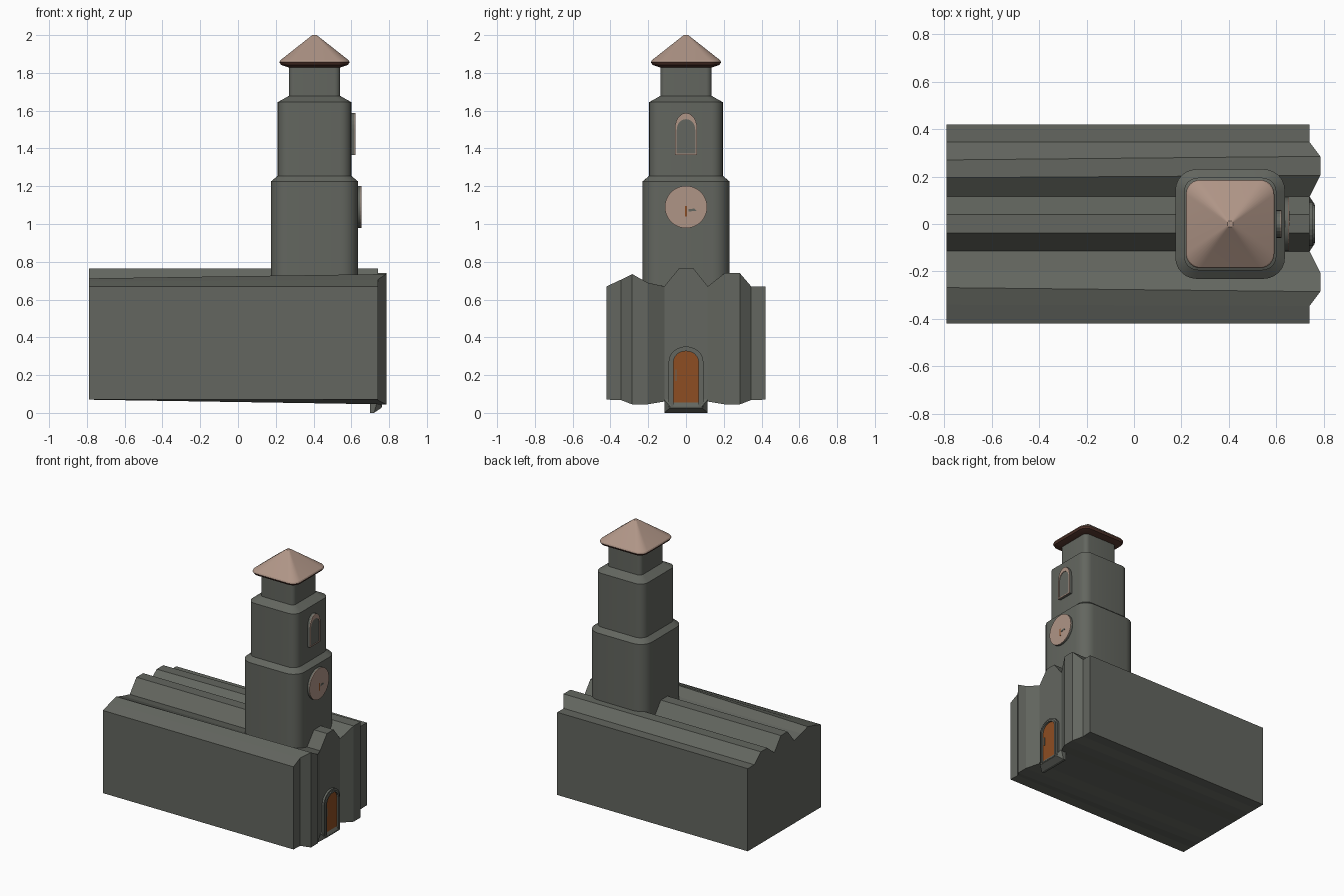
import bpy, bmesh, math

if "Cube" in bpy.data.objects:
    bpy.data.objects.remove(bpy.data.objects["Cube"])


def mat(name, rgb):
    m = bpy.data.materials.new(name)
    m.diffuse_color = (*rgb, 1)
    m.use_nodes = True
    m.node_tree.nodes["Principled BSDF"].inputs["Base Color"].default_value = m.diffuse_color
    return m


STONE = mat("grey stone", (0.125, 0.133, 0.115))
ROOF = mat("pale clay", (0.43, 0.30, 0.24))
EAVE = mat("dark brown", (0.085, 0.035, 0.025))
WOOD = mat("door wood", (0.27, 0.075, 0.016))
TX = 0.405  # tower centre


def make(name, verts, faces, mats, smooth=False):
    me = bpy.data.meshes.new(name)
    me.from_pydata(verts, [], faces)
    bm = bmesh.new()
    bm.from_mesh(me)
    bmesh.ops.recalc_face_normals(bm, faces=bm.faces)
    bm.to_mesh(me)
    bm.free()
    for m in mats:
        me.materials.append(m)
    ob = bpy.data.objects.new(name, me)
    bpy.context.collection.objects.link(ob)
    if smooth:
        bpy.ops.object.select_all(action='DESELECT')
        ob.select_set(True)
        bpy.context.view_layer.objects.active = ob
        bpy.ops.object.shade_smooth_by_angle(angle=math.radians(25))
    return ob


def loft(name, rings, mats, smooth=False):
    """Closed solid through a list of equal-length vertex loops."""
    n = len(rings[0])
    faces = [tuple(range(n)), tuple(range((len(rings) - 1) * n, len(rings) * n))]
    for r in range(len(rings) - 1):
        for i in range(n):
            j = (i + 1) % n
            faces.append((r * n + i, r * n + j, (r + 1) * n + j, (r + 1) * n + i))
    return make(name, [p for r in rings for p in r], faces, mats, smooth)


def rounded_square(half, radius, z, seg=6):
    pts = []
    for q in range(4):
        sx, sy = [(1, 1), (-1, 1), (-1, -1), (1, -1)][q]
        for k in range(seg + 1):
            a = math.pi / 2 * (q + k / seg)
            c = half - radius
            pts.append((TX + sx * c + radius * math.cos(a), sy * c + radius * math.sin(a), z))
    return pts


def arch(w, z0, spring, top, seg=12):
    pts = [(-w, z0), (w, z0)]
    pts += [(w * math.cos(math.pi * k / seg), spring + (top - spring) * math.sin(math.pi * k / seg))
            for k in range(seg + 1)]
    return pts


def plate(name, outline, x0, x1, m, smooth=False):
    return loft(name, [[(x, y, z) for y, z in outline] for x in (x0, x1)], [m], smooth)


def frame(name, outer, inner, x0, x1, m):
    """Hollow surround between two outlines."""
    loops = [[(x, y, z) for y, z in o] for o, x in
             ((outer, x0), (outer, x1), (inner, x1), (inner, x0))]
    n = len(outer)
    faces = [(r * n + i, r * n + (i + 1) % n, (r + 1) % 4 * n + (i + 1) % n, (r + 1) % 4 * n + i)
             for r in range(4) for i in range(n)]
    return make(name, [p for l in loops for p in l], faces, [m])


# Nave: y back, top z back, y front, top z front, facade x, bottom z front
section = [
    (-0.42, 0.67, -0.42, 0.67, 0.74, 0.07),
    (-0.34, 0.695, -0.345, 0.705, 0.74, 0.068),
    (-0.268, 0.712, -0.285, 0.735, 0.785, 0.045),
    (-0.195, 0.69, -0.205, 0.69, 0.785, 0.045),
    (-0.113, 0.67, -0.115, 0.67, 0.74, 0.06),
    (-0.037, 0.765, -0.037, 0.765, 0.74, 0.06),
    (0.04, 0.765, 0.04, 0.765, 0.74, 0.06),
    (0.115, 0.67, 0.115, 0.67, 0.74, 0.06),
    (0.195, 0.735, 0.205, 0.74, 0.785, 0.045),
    (0.27, 0.735, 0.285, 0.74, 0.785, 0.045),
    (0.345, 0.67, 0.345, 0.67, 0.74, 0.068),
    (0.42, 0.67, 0.42, 0.67, 0.74, 0.07),
]
verts, faces = [], []
for yb, zb, yf, zf, xf, bf in section:
    verts += [(-0.79, yb, 0.07), (-0.79, yb, zb), (xf, yf, zf), (xf, yf, bf)]
for i in range(len(section) - 1):
    a, b = 4 * i, 4 * i + 4
    for k in range(4):
        l = (k + 1) % 4
        faces.append((a + k, a + l, b + l, b + k))
faces += [(0, 1, 2, 3), tuple(len(verts) - 4 + k for k in range(4))]
make("nave", verts, faces, [STONE])

# Doorstep with sloping underside
loft("doorstep", [
    [(0.70, -0.115, 0.0), (0.70, 0.115, 0.0), (0.70, 0.115, 0.07), (0.70, -0.115, 0.07)],
    [(0.72, -0.115, 0.0), (0.72, 0.115, 0.0), (0.74, 0.115, 0.07), (0.74, -0.115, 0.07)],
    [(0.76, -0.085, 0.027), (0.76, 0.085, 0.027), (0.76, 0.085, 0.035), (0.76, -0.085, 0.035)],
], [STONE])

# Stepped tower with rounded corners
tower = [(0.231, 0.09, 0.6), (0.231, 0.09, 1.225), (0.195, 0.06, 1.255), (0.195, 0.06, 1.645),
         (0.136, 0.03, 1.678), (0.136, 0.03, 1.83), (0.16, 0.045, 1.84)]
loft("tower", [rounded_square(*t) for t in tower], [STONE], True)

# Eave and pyramid roof
loft("eave", [rounded_square(0.136, 0.03, 1.828), rounded_square(0.178, 0.055, 1.843),
              rounded_square(0.186, 0.06, 1.857)], [EAVE], True)
loft("roof", [rounded_square(0.186, 0.06, 1.857), rounded_square(0.182, 0.06, 1.866),
              rounded_square(0.012, 0.006, 2.0)], [ROOF], True)

# Door and stepped surround
plate("door", arch(0.07, 0.035, 0.27, 0.33), 0.73, 0.748, WOOD)
frame("door_surround", arch(0.092, 0.03, 0.27, 0.352), arch(0.077, 0.03, 0.27, 0.338),
      0.73, 0.755, STONE)
frame("door_inner_trim", arch(0.079, 0.03, 0.27, 0.34), arch(0.066, 0.035, 0.27, 0.327),
      0.73, 0.762, STONE)
plate("door_handle", [(-0.056, 0.17), (-0.049, 0.17), (-0.049, 0.23), (-0.056, 0.23)],
      0.745, 0.752, STONE)

# Clock: drum, face and hands
circle = [(math.cos(2 * math.pi * k / 32), math.sin(2 * math.pi * k / 32)) for k in range(32)]
disc = [(0.112 * c, 1.09 + 0.112 * s) for c, s in circle]
plate("clock_drum", disc, 0.625, 0.648, STONE, True)
plate("clock_face", disc, 0.648, 0.653, ROOF)
plate("clock_minute_hand", [(-0.006, 1.04), (0.006, 1.04), (0.004, 1.095), (-0.004, 1.095)],
      0.652, 0.655, WOOD)
plate("clock_hour_hand", [(0.012, 1.066), (0.055, 1.07), (0.045, 1.082), (0.012, 1.078)],
      0.652, 0.655, STONE)

# Arched belfry window with pale trim
outer = arch(0.059, 1.365, 1.505, 1.588)
plate("window", outer, 0.59, 0.617, STONE)
frame("window_trim", outer, arch(0.049, 1.372, 1.50, 1.555), 0.615, 0.621, ROOF)
